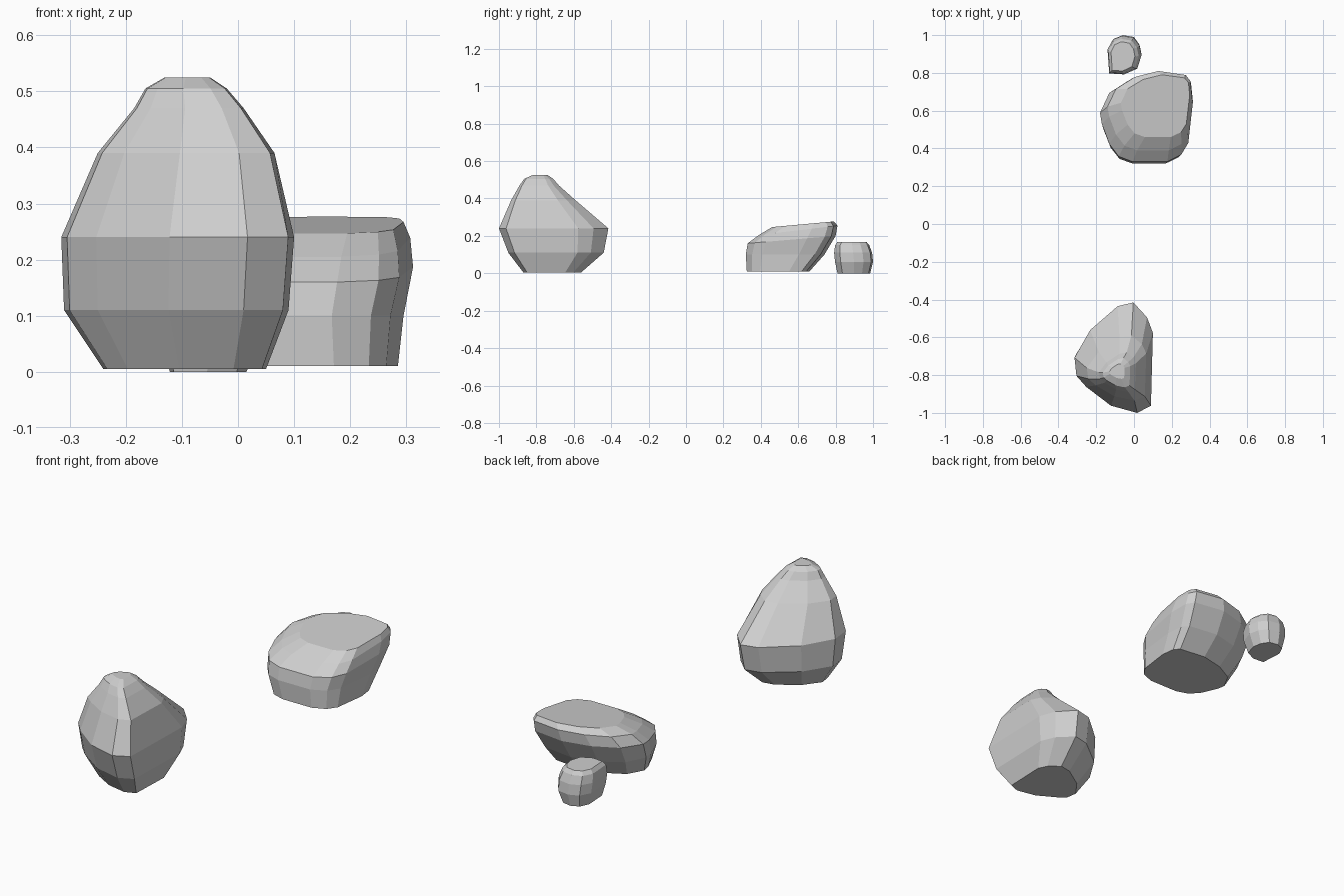
import bpy
import bmesh

cube = bpy.data.objects.get("Cube")
if cube:
    bpy.data.objects.remove(cube, do_unlink=True)

stone = bpy.data.materials.new("stone_grey")
stone.use_nodes = True
stone.diffuse_color = (0.62, 0.62, 0.62, 1)
stone.node_tree.nodes["Principled BSDF"].inputs["Base Color"].default_value = stone.diffuse_color


def build_rock(name, outline, levels):
    """Loft a plan outline, given in a unit square, through a stack of levels.
    Each level is (height, x min, x max, y min, y max, tilt along y)."""
    bm = bmesh.new()
    rings = []
    for height, x_min, x_max, y_min, y_max, tilt in levels:
        centre_x, half_x = (x_min + x_max) / 2, (x_max - x_min) / 2
        centre_y, half_y = (y_min + y_max) / 2, (y_max - y_min) / 2
        ring = []
        for u, v in outline:
            position = (centre_x + u * half_x, centre_y + v * half_y, height + tilt * v)
            ring.append(bm.verts.new(position))
        rings.append(ring)

    # Side facets between neighbouring levels
    count = len(outline)
    for lower, upper in zip(rings, rings[1:]):
        for i in range(count):
            j = (i + 1) % count
            bm.faces.new((lower[i], lower[j], upper[j], upper[i]))

    # Flat underside and top
    bm.faces.new(list(reversed(rings[0])))
    bm.faces.new(rings[-1])
    bmesh.ops.recalc_face_normals(bm, faces=bm.faces[:])

    mesh = bpy.data.meshes.new(name)
    bm.to_mesh(mesh)
    bm.free()
    mesh.materials.append(stone)
    rock = bpy.data.objects.new(name, mesh)
    bpy.context.collection.objects.link(rock)
    return rock


# Tall pointed boulder with one flat steep side
build_rock(
    "tall_boulder",
    [(0.6, -1), (0.95, -0.87), (1, 0.45), (0.85, 0.73), (0.5, 1), (0.1, 0.93),
     (-0.6, 0.5), (-1, 0), (-0.95, -0.33), (-0.7, -0.53), (-0.07, -0.87)],
    [(0.005, -0.24, 0.05, -0.87, -0.56, 0),
     (0.11, -0.31, 0.09, -0.95, -0.44, 0),
     (0.24, -0.315, 0.1, -1, -0.415, 0),
     (0.39, -0.25, 0.065, -0.935, -0.59, 0),
     (0.47, -0.185, 0.01, -0.89, -0.68, 0),
     (0.505, -0.165, -0.02, -0.865, -0.71, 0),
     (0.525, -0.13, -0.05, -0.82, -0.74, 0)])

# Wide flat-topped boulder leaning backwards
build_rock(
    "flat_boulder",
    [(-0.3, -1), (0.45, -1), (0.75, -0.84), (0.9, -0.58), (1, 0.35), (0.96, 0.75),
     (0.85, 0.9), (0.2, 1), (-0.35, 0.85), (-0.8, 0.55), (-1, 0.1),
     (-0.96, -0.15), (-0.8, -0.6), (-0.6, -0.88)],
    [(0.01, -0.13, 0.285, 0.325, 0.66, 0),
     (0.1, -0.17, 0.295, 0.32, 0.74, 0),
     (0.18, -0.18, 0.312, 0.33, 0.8, 0.02),
     (0.23, -0.14, 0.307, 0.39, 0.81, 0.025),
     (0.262, -0.07, 0.295, 0.46, 0.79, 0.015)])

# Small squat stone beside it
build_rock(
    "small_stone",
    [(-0.85, -0.95), (0, -1), (0.75, -0.7), (1, 0), (0.88, 0.5), (0.55, 0.9),
     (-0.1, 1), (-0.65, 0.8), (-0.95, 0.3)],
    [(0, -0.125, 0.015, 0.81, 0.985, 0),
     (0.06, -0.14, 0.04, 0.797, 1, 0),
     (0.11, -0.145, 0.04, 0.792, 0.995, 0),
     (0.15, -0.14, 0.025, 0.797, 0.98, 0),
     (0.168, -0.125, 0.005, 0.81, 0.965, 0)])
